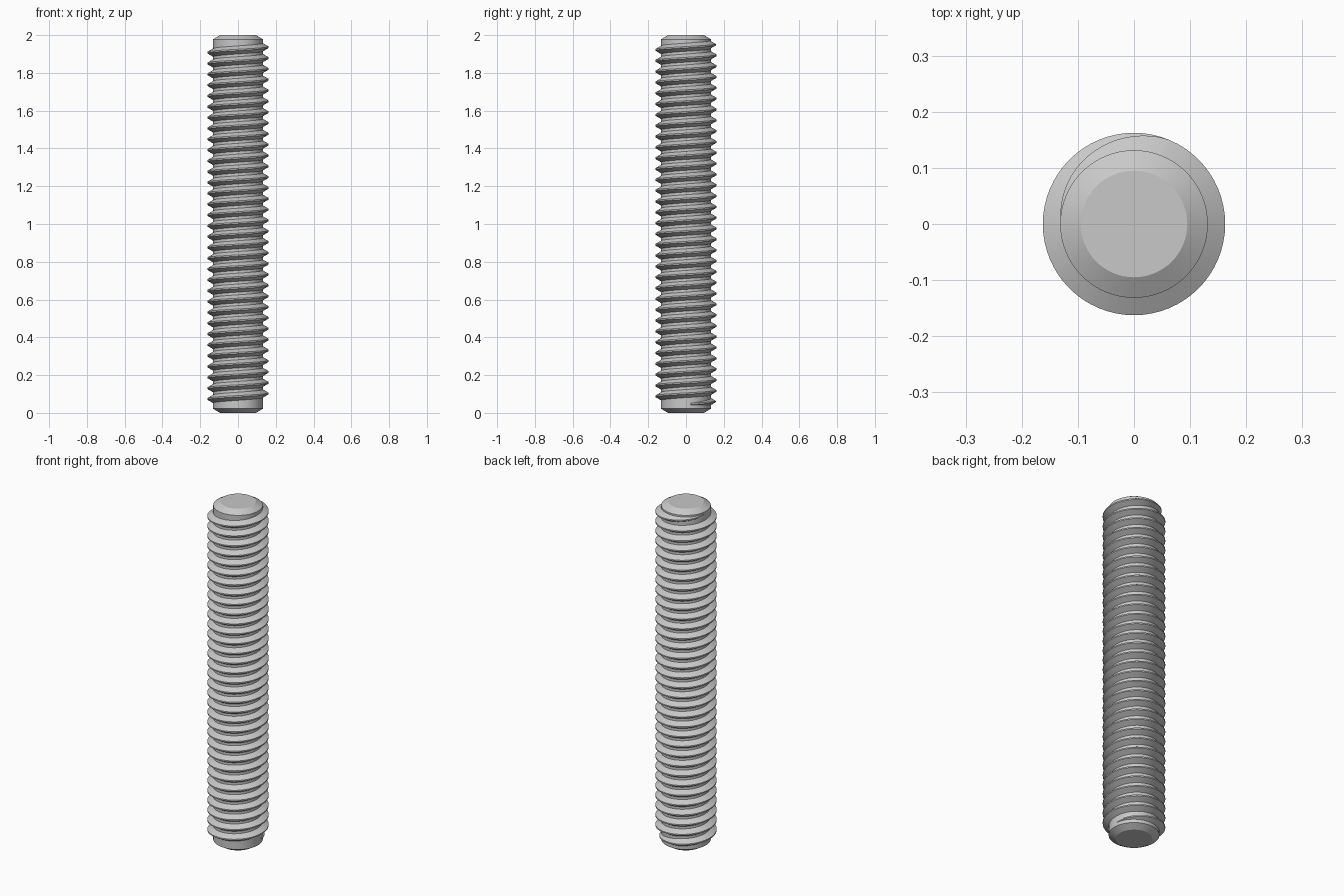
import bpy, bmesh, math

cube = bpy.data.objects.get("Cube")
if cube:
    bpy.data.objects.remove(cube, do_unlink=True)

steel = bpy.data.materials.new("plain_grey_steel")
steel.use_nodes = True
grey = (0.58, 0.58, 0.58, 1.0)
steel.diffuse_color = grey
steel.node_tree.nodes["Principled BSDF"].inputs["Base Color"].default_value = grey

SEGMENTS = 64            # steps per turn
PITCH = 0.0573
TURNS = 33.5
START_Z = 0.045          # crest height where the thread begins
ROOT_R, CREST_R = 0.1315, 0.1625
SUNK_R = 0.128           # ridge base, hidden inside the core
CREST_HALF = PITCH / 16
FADE = 0.305             # run-out length in turns


def make_object(name, bm):
    bmesh.ops.recalc_face_normals(bm, faces=bm.faces[:])
    mesh = bpy.data.meshes.new(name)
    bm.to_mesh(mesh)
    bm.free()
    mesh.materials.append(steel)
    obj = bpy.data.objects.new(name, mesh)
    bpy.context.collection.objects.link(obj)
    bpy.ops.object.select_all(action='DESELECT')
    obj.select_set(True)
    bpy.context.view_layer.objects.active = obj
    bpy.ops.object.shade_smooth_by_angle(angle=math.radians(25))
    return obj


def bridge(bm, a, b, closed=True):
    n = len(a)
    for i in range(n if closed else n - 1):
        j = (i + 1) % n
        bm.faces.new((a[i], a[j], b[j], b[i]))


def polar(r, angle, z):
    return (r * math.cos(angle), r * math.sin(angle), z)


# Core rod with chamfered ends
bm = bmesh.new()
rings = []
for r, z in ((0.095, 0), (ROOT_R, 0.022), (ROOT_R, 1.978), (0.095, 2)):
    rings.append([bm.verts.new(polar(r, math.tau * i / SEGMENTS, z))
                  for i in range(SEGMENTS)])
for lower, upper in zip(rings, rings[1:]):
    bridge(bm, lower, upper)
bm.faces.new(rings[0])
bm.faces.new(rings[-1])
make_object("core_rod", bm)

# Right-handed helical ridge, fading into the core at both ends
bm = bmesh.new()
sections = []
steps = int(TURNS * SEGMENTS)
for i in range(steps + 1):
    turn = i / SEGMENTS
    fade = min(1, turn / FADE, (TURNS - turn) / FADE)
    crest = SUNK_R + 0.002 + (CREST_R - SUNK_R - 0.002) * fade
    base_half = CREST_HALF + (crest - SUNK_R) * math.tan(math.radians(30))
    z = START_Z + PITCH * turn
    profile = ((SUNK_R, -base_half), (crest, -CREST_HALF),
               (crest, CREST_HALF), (SUNK_R, base_half))
    sections.append([bm.verts.new(polar(r, math.tau * turn, z + dz))
                     for r, dz in profile])
for a, b in zip(sections, sections[1:]):
    bridge(bm, a, b)
bm.faces.new(sections[0])
bm.faces.new(sections[-1])
make_object("screw_thread", bm)
